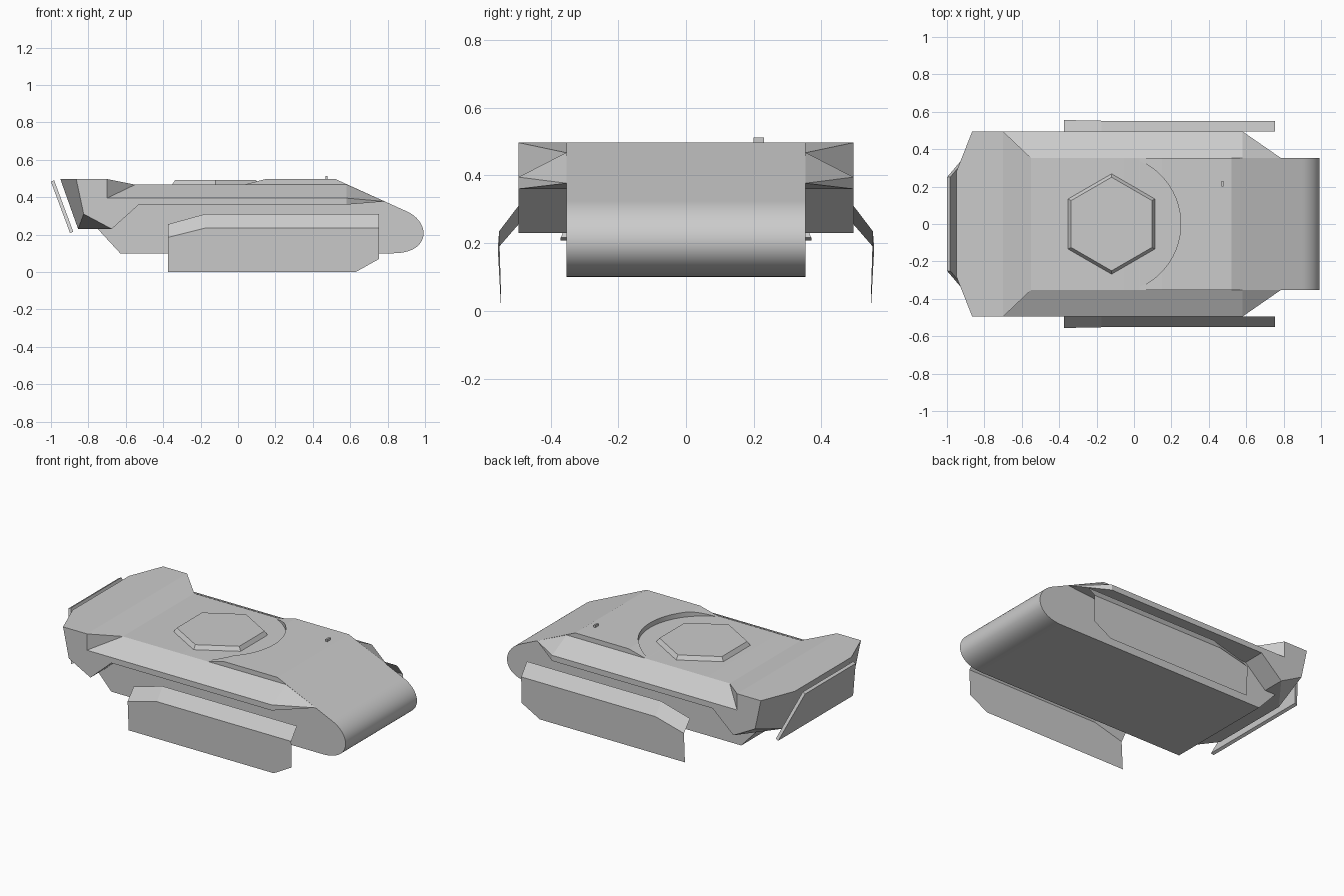
import bpy, bmesh
from math import radians, sin, cos, tau
from mathutils import Vector
from mathutils.geometry import interpolate_bezier

if "Cube" in bpy.data.objects:
    bpy.data.objects.remove(bpy.data.objects["Cube"])


def make(name, verts, faces, mirror=False):
    bm = bmesh.new()
    vs = [bm.verts.new(v) for v in verts]
    for f in faces:
        bm.faces.new([vs[i] for i in f])
    if mirror:
        geom = bm.verts[:] + bm.edges[:] + bm.faces[:]
        bmesh.ops.mirror(bm, geom=geom, axis='Y', merge_dist=0.0005)
    bmesh.ops.recalc_face_normals(bm, faces=bm.faces[:])
    me = bpy.data.meshes.new(name)
    bm.to_mesh(me)
    bm.free()
    ob = bpy.data.objects.new(name, me)
    bpy.context.collection.objects.link(ob)
    return ob


def loft(name, a, b):
    """Closed solid between two matching outlines."""
    n = len(a)
    faces = [range(n), range(n, 2 * n)]
    faces += [(i, (i + 1) % n, n + (i + 1) % n, n + i) for i in range(n)]
    return make(name, a + b, faces)


def ring(cx, r, z, n, start=0.0):
    return [(cx + r * cos(start + tau * i / n), r * sin(start + tau * i / n), z) for i in range(n)]


# Central hull: side profile with a rounded nose
nose = interpolate_bezier(Vector((.90, .325, 0)), Vector((1.035, .265, 0)),
                          Vector((1.03, .10, 0)), Vector((.83, .10, 0)), 32)
profile = [(-.63, .10), (-.75, .23), (-.70, .455), (-.55, .4665), (.03, .4665),
           (.15, .497), (.52, .497)] + [(p.x, p.y) for p in nose]
hull = loft("hull", [(x, -.353, z) for x, z in profile], [(x, .353, z) for x, z in profile])

# Round recess in the raised front deck
cutter = loft("recess_cutter", ring(-.12, .37, .467, 64), ring(-.12, .37, .6, 64))
cutter.hide_render = True
mod = hull.modifiers.new("recess", 'BOOLEAN')
mod.object = cutter
mod.operation = 'DIFFERENCE'
mod.solver = 'EXACT'
bpy.context.view_layer.objects.active = hull
hull.select_set(True)
bpy.ops.object.modifier_apply(modifier=mod.name)
bpy.data.objects.remove(cutter)
bpy.ops.object.shade_smooth_by_angle(angle=radians(12))

# Side sponsons and raised rear block, one half mirrored across y
P = dict(
    A=(-.70, .495, .497), B=(-.70, .495, .395), C=(-.55, .353, .467),
    D=(.58, .495, .395), E=(.58, .495, .36), F=(-.53, .495, .36),
    G=(-.675, .495, .23), H=(-.825, .495, .31), I=(-.865, .495, .497),
    J=(.58, .353, .468), T=(.785, .353, .377),
    R=(-.95, .28, .497), S=(-.855, .26, .23),
    a=(-.70, 0, .497), c=(-.55, 0, .467), e=(.58, 0, .36), f=(-.53, 0, .36),
    g=(-.675, 0, .23), r=(-.95, 0, .497), s=(-.855, 0, .23))
keys = list(P)
faces = "IABDEFGH BDJC ABC DTJ DET IAarR ACca RIHS HGS RSsr SGgs GFfg FEef ETe".split()
make("sponsons", list(P.values()), [[keys.index(k) for k in f] for f in faces], mirror=True)

# Hexagonal hatch plate
loft("turret_plate", ring(-.12, .27, .464, 6, tau / 4), ring(-.12, .25, .491, 6, tau / 4))

# Thin folded side skirts
skirt = [(-.375, .495, .255), (-.175, .495, .31), (.755, .495, .31),
         (.755, .552, .235), (-.175, .552, .235), (-.375, .556, .185),
         (-.375, .546, 0), (.63, .546, 0), (.755, .547, .07)]
make("side_skirts", skirt, [(0, 1, 4, 5), (1, 2, 3, 4), (5, 4, 3, 8, 7, 6)], mirror=True)

# Leaning tail panel, wider at the bottom
panel = [(-1, -.25, .482), (-1, .25, .482), (-.898, .37, .208), (-.898, -.37, .208)]
loft("tail_panel", panel, [(x + .017, y, z + .008) for x, y, z in panel])

# Small sensor on the front deck
sensor = [(.467, .20), (.478, .20), (.478, .23), (.467, .23)]
loft("sensor", [(x, y, .48) for x, y in sensor], [(x, y, .512) for x, y in sensor])
